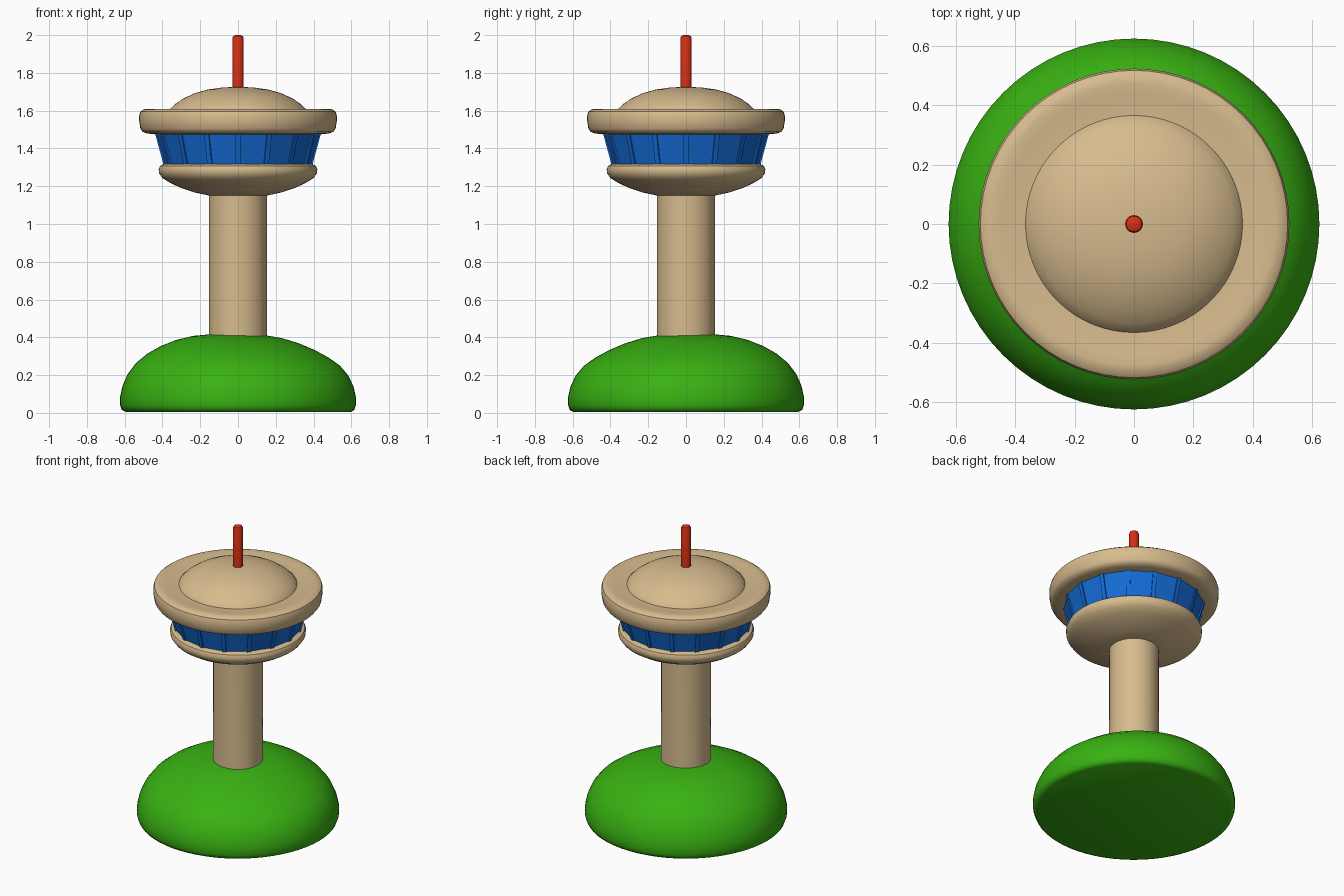
import bpy, bmesh, math

if "Cube" in bpy.data.objects:
    bpy.data.objects.remove(bpy.data.objects["Cube"])


def material(name, colour):
    m = bpy.data.materials.new(name)
    m.diffuse_color = (*colour, 1)
    m.use_nodes = True
    m.node_tree.nodes["Principled BSDF"].inputs["Base Color"].default_value = m.diffuse_color
    return m


TAN = material("tan concrete", (0.68, 0.50, 0.27))
GREEN = material("grass green", (0.04, 0.44, 0.006))
BLUE = material("window blue", (0.007, 0.15, 0.68))
RED = material("mast red", (0.68, 0.03, 0.006))


def finish(name, bm, mat, angle=35):
    bmesh.ops.recalc_face_normals(bm, faces=bm.faces)
    me = bpy.data.meshes.new(name)
    bm.to_mesh(me)
    bm.free()
    me.materials.append(mat)
    ob = bpy.data.objects.new(name, me)
    bpy.context.collection.objects.link(ob)
    bpy.ops.object.select_all(action='DESELECT')
    ob.select_set(True)
    bpy.context.view_layer.objects.active = ob
    bpy.ops.object.shade_smooth_by_angle(angle=math.radians(angle))
    return ob


def lathe(name, profile, mat, sides=64, shape=None, angle=35):
    """Revolve (radius, z) points about z; the profile starts and ends on the axis."""
    bm = bmesh.new()
    rings = []
    for r, z in profile:
        if r == 0:
            rings.append([bm.verts.new((0, 0, z))])
        else:
            rings.append([bm.verts.new((r * math.cos(2 * math.pi * i / sides),
                                        r * math.sin(2 * math.pi * i / sides), z))
                          for i in range(sides)])
    for a, b in zip(rings, rings[1:]):
        for i in range(sides):
            j = (i + 1) % sides
            quad = [a[i % len(a)], a[j % len(a)], b[j % len(b)], b[i % len(b)]]
            bm.faces.new(list(dict.fromkeys(quad)))
    if shape:
        for v in bm.verts:
            shape(v.co)
    return finish(name, bm, mat, angle)


# Grassy mound, slightly uneven: fuller to the left and back
def uneven(co):
    r = math.hypot(co.x, co.y)
    k = max(0, min(1, co.z / 0.3)) * math.sin(math.pi * min(1, r / 0.65))
    co.z += k * (-0.012 * co.x / 0.4 + 0.012 * co.y / 0.4)


lathe("grass_mound", [(0, 0.005), (0.595, 0.005), (0.615, 0.015), (0.624, 0.04),
                      (0.624, 0.085), (0.612, 0.14), (0.585, 0.20), (0.54, 0.257),
                      (0.48, 0.303), (0.41, 0.342), (0.33, 0.375), (0.24, 0.40),
                      (0.15, 0.413), (0, 0.418)], GREEN, shape=uneven, angle=60)

# Tower shaft
lathe("tower_shaft", [(0, 0.36), (0.155, 0.36), (0.153, 0.8), (0.153, 1.19), (0, 1.19)], TAN)

# Saucer under the windows
lathe("lower_saucer", [(0, 1.15), (0.16, 1.152), (0.23, 1.167), (0.30, 1.19),
                       (0.36, 1.218), (0.40, 1.243), (0.418, 1.268), (0.42, 1.29),
                       (0.413, 1.307), (0.395, 1.317), (0.36, 1.32), (0, 1.32)], TAN)

# Flared window band: flat panes with ribs at the corners
PANES = 16
lathe("window_band", [(0, 1.305), (0.385, 1.305), (0.437, 1.49), (0, 1.49)], BLUE,
      sides=PANES, angle=15)
bm = bmesh.new()
for i in range(PANES):
    a = 2 * math.pi * i / PANES
    c, s = math.cos(a), math.sin(a)
    corners = []
    for r, z in ((0.38, 1.305), (0.43, 1.49)):
        for dr, w in ((-0.03, -0.013), (0.012, -0.013), (0.012, 0.013), (-0.03, 0.013)):
            corners.append(bm.verts.new(((r + dr) * c - w * s, (r + dr) * s + w * c, z)))
    for f in ((0, 1, 2, 3), (4, 5, 6, 7), (0, 1, 5, 4), (1, 2, 6, 5), (2, 3, 7, 6), (3, 0, 4, 7)):
        bm.faces.new([corners[k] for k in f])
finish("window_ribs", bm, BLUE)

# Wide roof rim with rounded edge
lathe("roof_rim", [(0, 1.475), (0.44, 1.475), (0.48, 1.479), (0.505, 1.488),
                   (0.517, 1.505), (0.523, 1.545), (0.523, 1.575), (0.517, 1.595),
                   (0.50, 1.607), (0.475, 1.61), (0.44, 1.606), (0.37, 1.60), (0, 1.60)], TAN)

# Shallow roof dome
lathe("roof_dome", [(0, 1.59), (0.37, 1.59), (0.362, 1.607), (0.335, 1.633), (0.29, 1.664),
                    (0.23, 1.692), (0.16, 1.712), (0.08, 1.723), (0, 1.726)], TAN)

# Red mast
lathe("mast", [(0, 1.70), (0.03, 1.70), (0.03, 1.985), (0.026, 1.995), (0.015, 2.0),
               (0, 2.0)], RED, sides=24)
